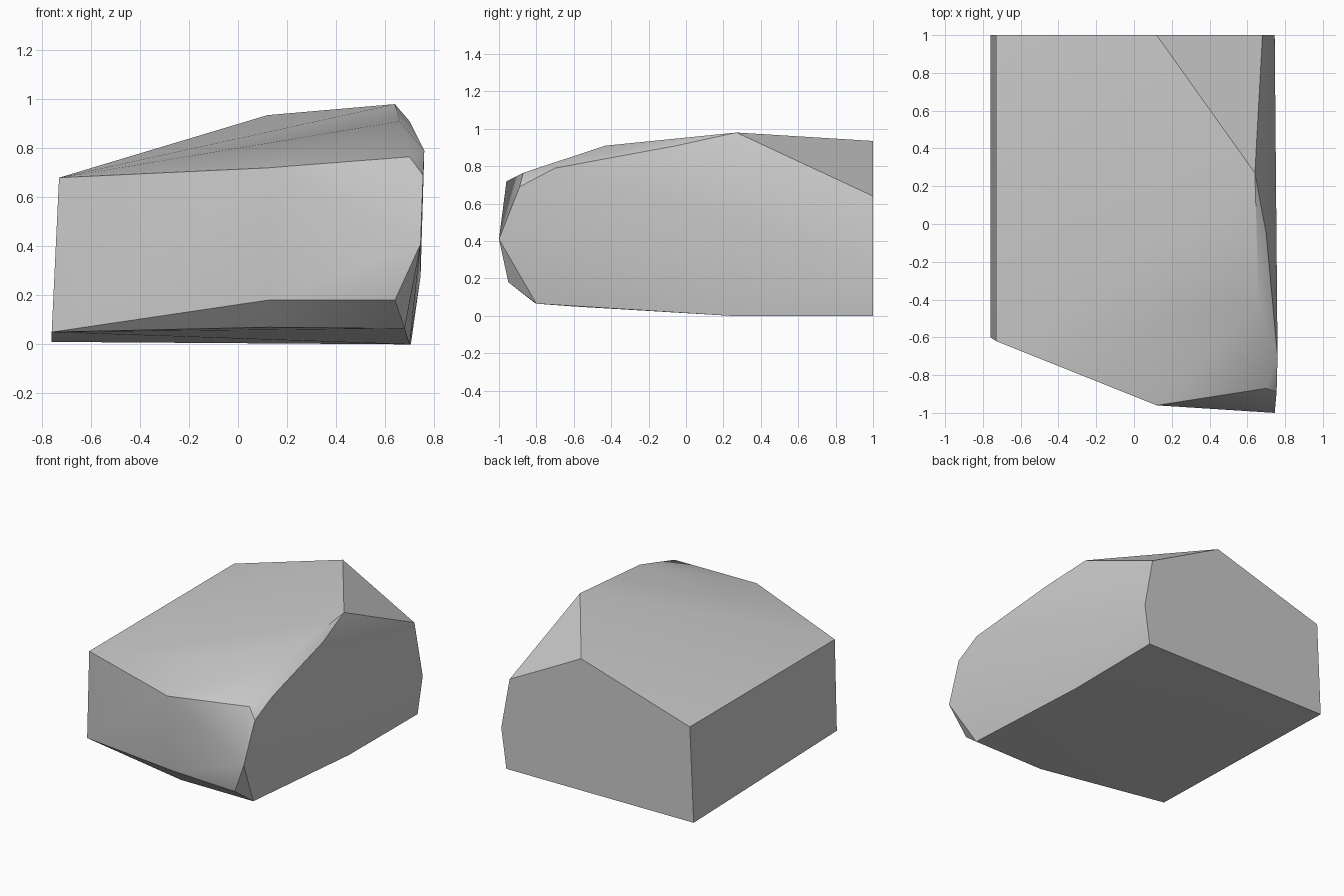
import bpy
import bmesh
import math

cube = bpy.data.objects.get("Cube")
if cube:
    bpy.data.objects.remove(cube, do_unlink=True)

# Stone colour
stone = bpy.data.materials.new("grey_stone")
stone.use_nodes = True
colour = (0.6, 0.6, 0.6, 1.0)
stone.diffuse_color = colour
bsdf = stone.node_tree.nodes["Principled BSDF"]
bsdf.inputs["Base Color"].default_value = colour
bsdf.inputs["Roughness"].default_value = 0.9

# Corners of the chiselled boulder
back = [(-.73, 1, .68), (.12, 1, .935), (.68, 1, .64),
        (.745, 1, .28), (.705, 1, 0), (-.76, 1, .01)]
front = [(-.73, -.62, .68), (.12, -.96, .72), (.745, -1, .41),
         (.64, -.95, .18), (.12, -.92, .18), (-.76, -.6, .05)]
crest = [(.64, .27, .98), (.70, -.05, .91), (.66, -.43, .91),
         (.76, -.7, .79), (.70, -.87, .765), (.755, -.89, .69)]
base = [(.70, .24, 0), (.68, -.8, .065), (.12, -.81, .07)]

# Boulder body: the hull of the corners
bm = bmesh.new()
for corner in back + front + crest + base:
    bm.verts.new(corner)
bmesh.ops.convex_hull(bm, input=bm.verts[:])
bmesh.ops.dissolve_limit(bm, angle_limit=math.radians(1),
                         verts=bm.verts[:], edges=bm.edges[:])
bmesh.ops.recalc_face_normals(bm, faces=bm.faces[:])
mesh = bpy.data.meshes.new("boulder")
bm.to_mesh(mesh)
bm.free()
mesh.materials.append(stone)
boulder = bpy.data.objects.new("boulder", mesh)
bpy.context.collection.objects.link(boulder)

# Soft shading on gentle folds, crisp main edges
bpy.ops.object.select_all(action='DESELECT')
boulder.select_set(True)
bpy.context.view_layer.objects.active = boulder
bpy.ops.object.shade_smooth_by_angle(angle=math.radians(30))
